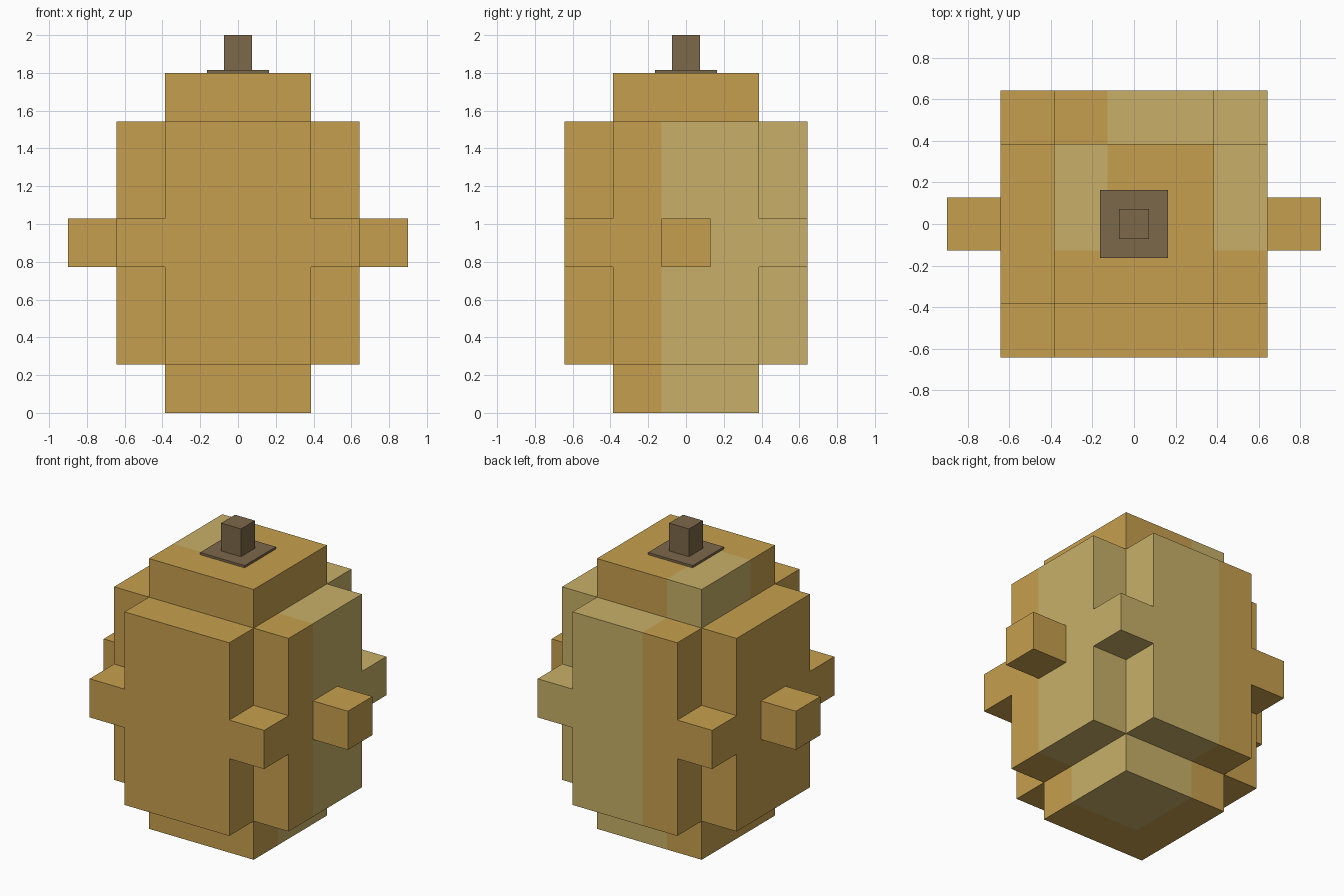
import bpy, bmesh
from mathutils import Vector

if "Cube" in bpy.data.objects:
    bpy.data.objects.remove(bpy.data.objects["Cube"])

U = 1.8 / 7  # edge of one building block


def material(name, rgb):
    m = bpy.data.materials.new(name)
    m.diffuse_color = (*rgb, 1)
    m.use_nodes = True
    m.node_tree.nodes["Principled BSDF"].inputs["Base Color"].default_value = m.diffuse_color
    return m


ORANGE = material("golden orange", (0.565, 0.347, 0.076))
LIGHT = material("pale straw", (0.578, 0.434, 0.138))
BROWN = material("stem brown", (0.202, 0.138, 0.068))


def add_object(name, bm, mats):
    mesh = bpy.data.meshes.new(name)
    bm.to_mesh(mesh)
    bm.free()
    for m in mats:
        mesh.materials.append(m)
    obj = bpy.data.objects.new(name, mesh)
    bpy.context.collection.objects.link(obj)


# Block layout: x and y are counted from the middle, z from the ground
def is_body(x, y, z):
    ax, ay = abs(x), abs(y)
    if ax <= 1 and ay <= 1:
        return 0 <= z <= 6                      # central column
    if ax <= 2 and ay <= 2 and 1 <= z <= 5:
        return min(ax, ay) <= 1 or z == 3       # side slabs and corner studs
    return False


def is_knob(x, y, z):
    return abs(x) == 3 and y == 0 and z == 3


def is_light(x, y, z):
    # one pale quarter at the back, on the opposite side in the top layer
    return y >= 0 and abs(x) < 3 and ((x >= 0) if z < 6 else (x < 0))


def build_blocks(name, owner):
    """Skin the owned blocks, leaving out faces hidden by other blocks."""
    bm = bmesh.new()
    for x in range(-3, 4):
        for y in range(-3, 4):
            for z in range(7):
                if not owner(x, y, z):
                    continue
                centre = Vector((x, y, z + 0.5))
                for axis in range(3):
                    for sign in (-1, 1):
                        n = Vector((0, 0, 0))
                        n[axis] = sign
                        near = (x + int(n.x), y + int(n.y), z + int(n.z))
                        if is_body(*near) or is_knob(*near):
                            continue
                        a = Vector((0, 0, 0))
                        a[(axis + 1) % 3] = 0.5
                        b = n.cross(a)
                        corners = (-a - b, a - b, a + b, b - a)
                        face = bm.faces.new([bm.verts.new((centre + n * 0.5 + c) * U)
                                             for c in corners])
                        face.material_index = int(is_light(x, y, z))
    bmesh.ops.remove_doubles(bm, verts=bm.verts, dist=0.001)
    add_object(name, bm, (ORANGE, LIGHT))


def build_box(name, half, z0, z1):
    bm = bmesh.new()
    bmesh.ops.create_cube(bm, size=1)
    for v in bm.verts:
        v.co = (v.co.x * 2 * half, v.co.y * 2 * half, z0 if v.co.z < 0 else z1)
    add_object(name, bm, (BROWN,))


# Stepped body and the two side knobs
build_blocks("body", is_body)
build_blocks("side_knobs", is_knob)

# Stem on its flat square base
build_box("stem_base", 0.164, 1.8, 1.815)
build_box("stem", 0.073, 1.815, 2.0)
